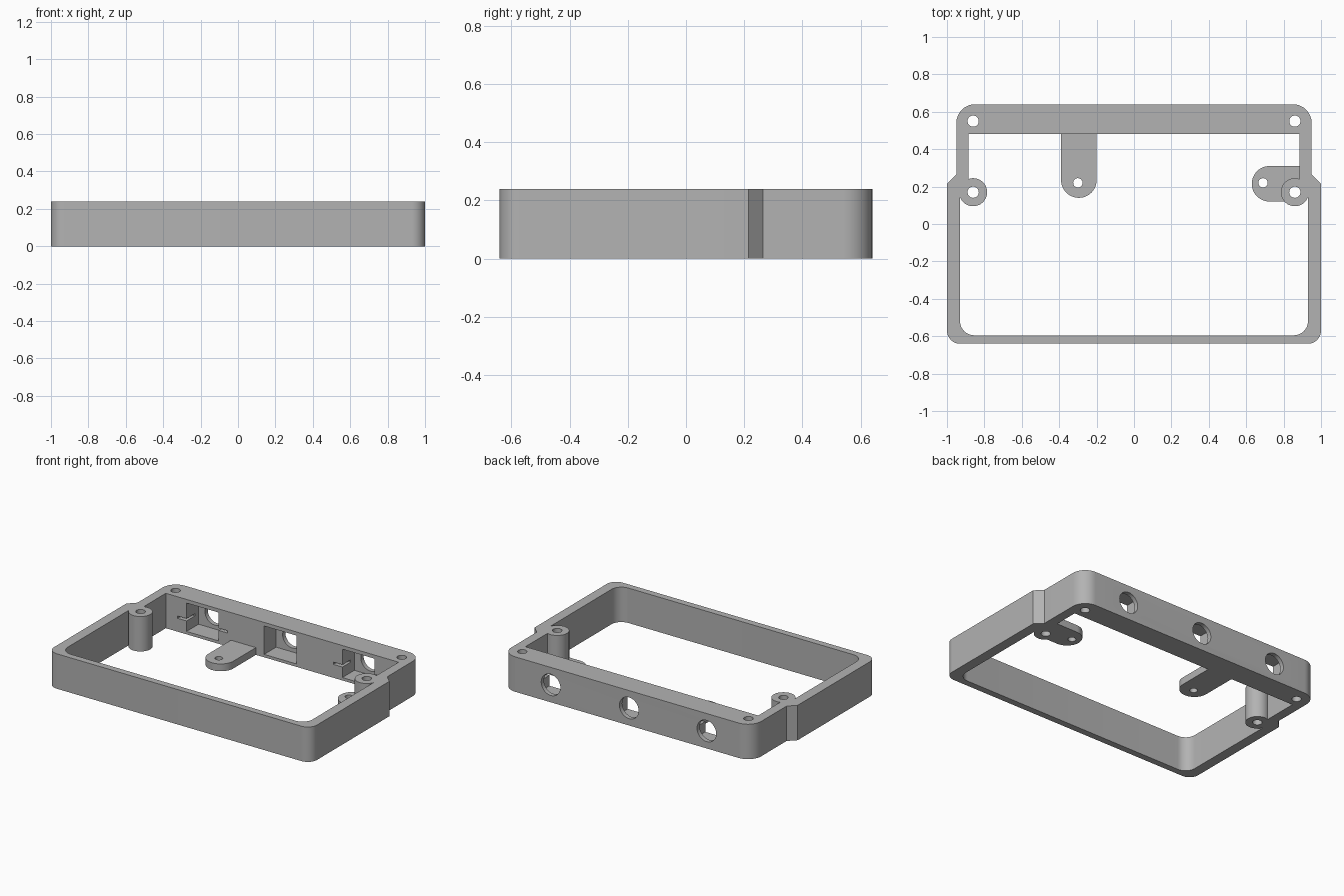
import bpy, bmesh, math
from mathutils import Vector

if "Cube" in bpy.data.objects:
    bpy.data.objects.remove(bpy.data.objects["Cube"], do_unlink=True)

H = 0.24          # frame height
TAB = 0.05        # tab thickness

grey = bpy.data.materials.new("plain grey")
grey.use_nodes = True
grey.diffuse_color = (0.45, 0.45, 0.45, 1)
grey.node_tree.nodes["Principled BSDF"].inputs["Base Color"].default_value = (0.45, 0.45, 0.45, 1)


def fillet(corners, steps=12):
    """Turn (x, y, radius) corners into a rounded outline."""
    out = []
    for i, (x, y, r) in enumerate(corners):
        p = Vector((x, y))
        if r == 0:
            out.append(p)
            continue
        a = (Vector(corners[i - 1][:2]) - p).normalized()
        b = (Vector(corners[(i + 1) % len(corners)][:2]) - p).normalized()
        half = a.angle(b) / 2
        centre = p + (a + b).normalized() * (r / math.sin(half))
        start = p + a * (r / math.tan(half)) - centre
        end = p + b * (r / math.tan(half)) - centre
        sweep = math.atan2(start.x * end.y - start.y * end.x, start.dot(end))
        for k in range(steps + 1):
            t = sweep * k / steps
            c, s = math.cos(t), math.sin(t)
            out.append(centre + Vector((start.x * c - start.y * s, start.x * s + start.y * c)))
    return out


def mirrored(half):
    """Complete a right-hand outline with its mirror image."""
    return half + [(-x, y, r) for x, y, r in reversed(half)]


def circle(x, y, r, n=40):
    return [Vector((x + r * math.cos(2 * math.pi * k / n), y + r * math.sin(2 * math.pi * k / n)))
            for k in range(n)]


def prism(name, outline, z0, z1, upright=False):
    """Extrude an outline along z, or an x-z outline along y when upright."""
    bm = bmesh.new()
    place = (lambda p, d: (p.x, d, p.y)) if upright else (lambda p, d: (p.x, p.y, d))
    face = bm.faces.new([bm.verts.new(place(p, z0)) for p in outline])
    new = bmesh.ops.extrude_face_region(bm, geom=[face])["geom"]
    shift = (0, z1 - z0, 0) if upright else (0, 0, z1 - z0)
    bmesh.ops.translate(bm, vec=shift, verts=[v for v in new if isinstance(v, bmesh.types.BMVert)])
    bmesh.ops.recalc_face_normals(bm, faces=bm.faces)
    mesh = bpy.data.meshes.new(name)
    bm.to_mesh(mesh)
    bm.free()
    mesh.materials.append(grey)
    ob = bpy.data.objects.new(name, mesh)
    bpy.context.collection.objects.link(ob)
    return ob


def box(name, x0, x1, y0, y1, z0, z1):
    return prism(name, [Vector(p) for p in ((x0, y0), (x1, y0), (x1, y1), (x0, y1))], z0, z1)


def combine(target, tool, operation):
    """Apply one boolean and discard the tool."""
    mod = target.modifiers.new(tool.name, "BOOLEAN")
    mod.operation, mod.solver, mod.object = operation, "EXACT", tool
    bpy.context.view_layer.objects.active = target
    bpy.ops.object.modifier_apply(modifier=mod.name)
    bpy.data.objects.remove(tool, do_unlink=True)


# Outer body with shouldered sides
frame = prism("enclosure_frame", fillet(mirrored([
    (1, -0.64, 0.07), (1, 0.215, 0), (0.95, 0.265, 0), (0.95, 0.64, 0.1)])), 0, H)

# Central opening, narrower at the back
combine(frame, prism("opening", fillet(mirrored([
    (0.93, -0.595, 0.075), (0.93, 0.18, 0), (0.885, 0.18, 0), (0.885, 0.48, 0)])), -0.1, H + 0.1),
    "DIFFERENCE")

# Screw posts on both sides
for x in (-0.86, 0.86):
    combine(frame, prism("screw_post", circle(x, 0.17, 0.075), 0, H), "UNION")

# Low mounting tabs with rounded ends
combine(frame, prism("back_tab", fillet([
    (-0.39, 0.14, 0.0945), (-0.20, 0.14, 0.0945), (-0.20, 0.52, 0), (-0.39, 0.52, 0)]), 0, TAB), "UNION")
combine(frame, prism("side_tab", fillet([
    (0.63, 0.12, 0.0945), (0.90, 0.12, 0), (0.90, 0.31, 0), (0.63, 0.31, 0.0945)]), 0, TAB), "UNION")

# Vertical screw holes
holes = [(s * 0.86, y, 0.03) for s in (-1, 1) for y in (0.17, 0.55)]
for x, y, r in holes + [(-0.30, 0.22, 0.025), (0.69, 0.22, 0.025)]:
    combine(frame, prism("screw_hole", circle(x, y, r, 28), -0.1, H + 0.1), "DIFFERENCE")

# Pockets inside the back wall, each with a round port to the outside
for x in (-0.605, -0.015, 0.58):
    combine(frame, box("pocket", x - 0.122, x + 0.122, 0.44, 0.61, 0.02, 0.215), "DIFFERENCE")
    combine(frame, prism("port", circle(x, 0.12, 0.073), 0.58, 0.7, upright=True), "DIFFERENCE")

# Thin side slots across the outer pockets
for x in (-0.605, 0.58):
    combine(frame, box("slot", x - 0.19, x + 0.19, 0.44, 0.57, 0.092, 0.108), "DIFFERENCE")

bpy.ops.object.select_all(action="DESELECT")
frame.select_set(True)
bpy.context.view_layer.objects.active = frame
bpy.ops.object.shade_smooth_by_angle(angle=math.radians(30))
